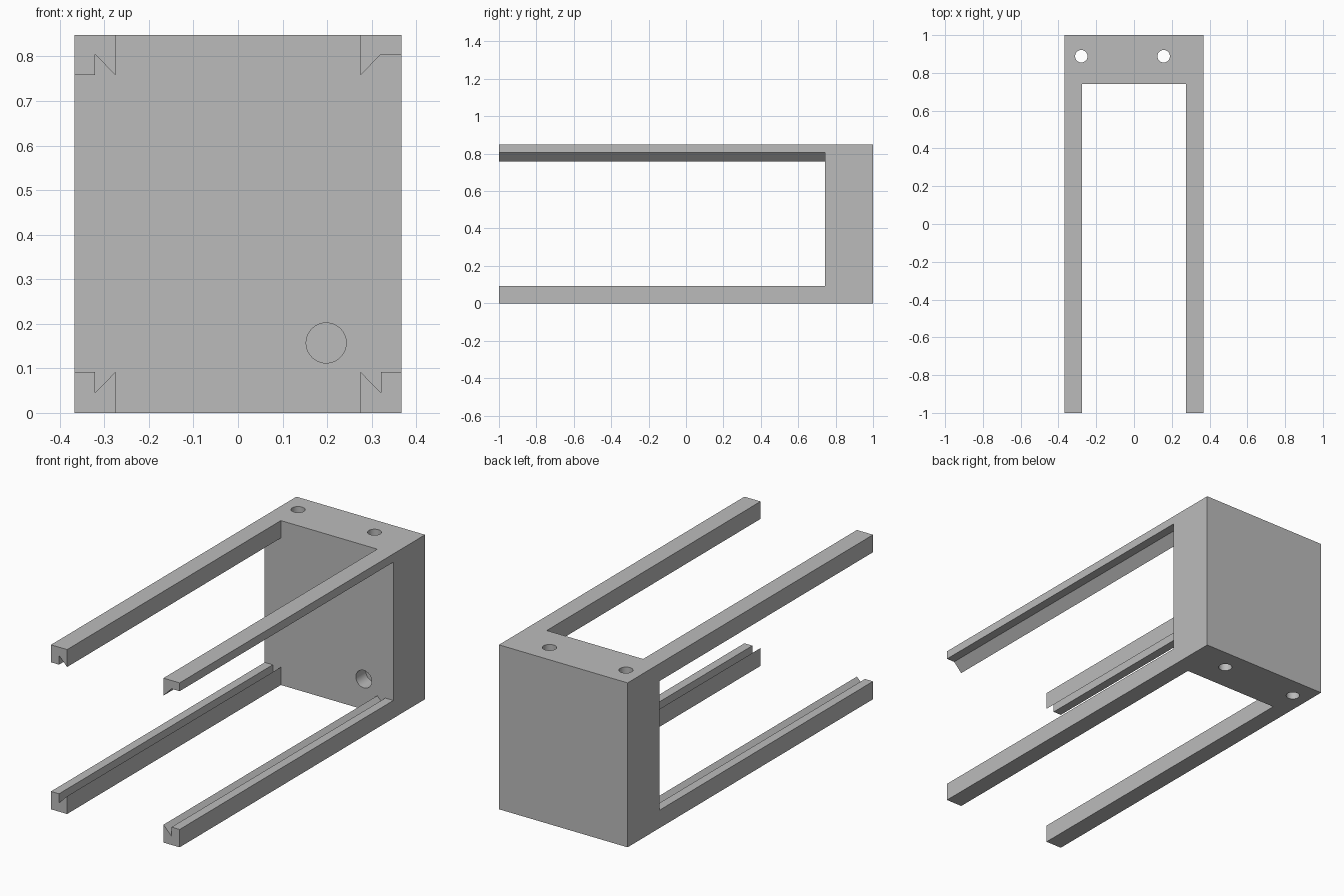
import bpy
import bmesh
import math

cube = bpy.data.objects.get("Cube")
if cube:
    bpy.data.objects.remove(cube, do_unlink=True)

W = 0.367      # half width
INNER = 0.275  # inner edge of the rails
MID = 0.321    # groove line
H = 0.848      # height
FRONT, JOIN, BACK = -1.0, 0.742, 1.0

grey = bpy.data.materials.new("plain grey")
grey.use_nodes = True
colour = (0.5, 0.5, 0.5, 1)
grey.diffuse_color = colour
grey.node_tree.nodes["Principled BSDF"].inputs["Base Color"].default_value = colour


def extrude_profile(name, profile, y0, y1):
    """Extrude an (x, z) outline along y."""
    bm = bmesh.new()
    face = bm.faces.new([bm.verts.new((x, y0, z)) for x, z in profile])
    ext = bmesh.ops.extrude_face_region(bm, geom=[face])
    moved = [v for v in ext["geom"] if isinstance(v, bmesh.types.BMVert)]
    bmesh.ops.translate(bm, verts=moved, vec=(0, y1 - y0, 0))
    bmesh.ops.recalc_face_normals(bm, faces=bm.faces)
    mesh = bpy.data.meshes.new(name)
    bm.to_mesh(mesh)
    bm.free()
    mesh.materials.append(grey)
    obj = bpy.data.objects.new(name, mesh)
    bpy.context.collection.objects.link(obj)
    return obj


def drill(target, location, radius, depth, rotation=(0, 0, 0)):
    """Cut a round hole and discard the cutter."""
    bpy.ops.mesh.primitive_cylinder_add(vertices=48, radius=radius, depth=depth,
                                        location=location, rotation=rotation)
    cutter = bpy.context.object
    cutter.hide_render = True
    cutter.data.materials.append(grey)
    mod = target.modifiers.new("hole", "BOOLEAN")
    mod.operation = "DIFFERENCE"
    mod.solver = "EXACT"
    mod.object = cutter
    bpy.ops.object.select_all(action="DESELECT")
    bpy.context.view_layer.objects.active = target
    target.select_set(True)
    bpy.ops.object.modifier_apply(modifier=mod.name)
    bpy.data.objects.remove(cutter, do_unlink=True)


# End block with two vertical through holes and one blind hole in its front
block = extrude_profile("end_block", [(-W, 0), (W, 0), (W, H), (-W, H)], JOIN, BACK)
for x in (-0.279, 0.157):
    drill(block, (x, 0.888, H / 2), 0.033, 1.2)
drill(block, (0.198, JOIN, 0.157), 0.045, 0.16, (math.pi / 2, 0, 0))
bpy.ops.object.shade_smooth_by_angle(angle=math.radians(30))

# Lower rails with a V-shaped groove
lower = [(W, 0), (INNER, 0), (INNER, 0.092), (MID, 0.045), (MID, 0.092), (W, 0.092)]
for name, s in (("lower_left_rail", 1), ("lower_right_rail", -1)):
    extrude_profile(name, [(s * x, z) for x, z in lower], FRONT, JOIN)

# Upper rails: the left one has no outer lip
slope = [(W, H), (INNER, H), (INNER, 0.758), (MID, 0.805)]
extrude_profile("upper_left_rail", slope + [(W, 0.805)], FRONT, JOIN)
lipped = slope + [(MID, 0.758), (W, 0.758)]
extrude_profile("upper_right_rail", [(-x, z) for x, z in lipped], FRONT, JOIN)
